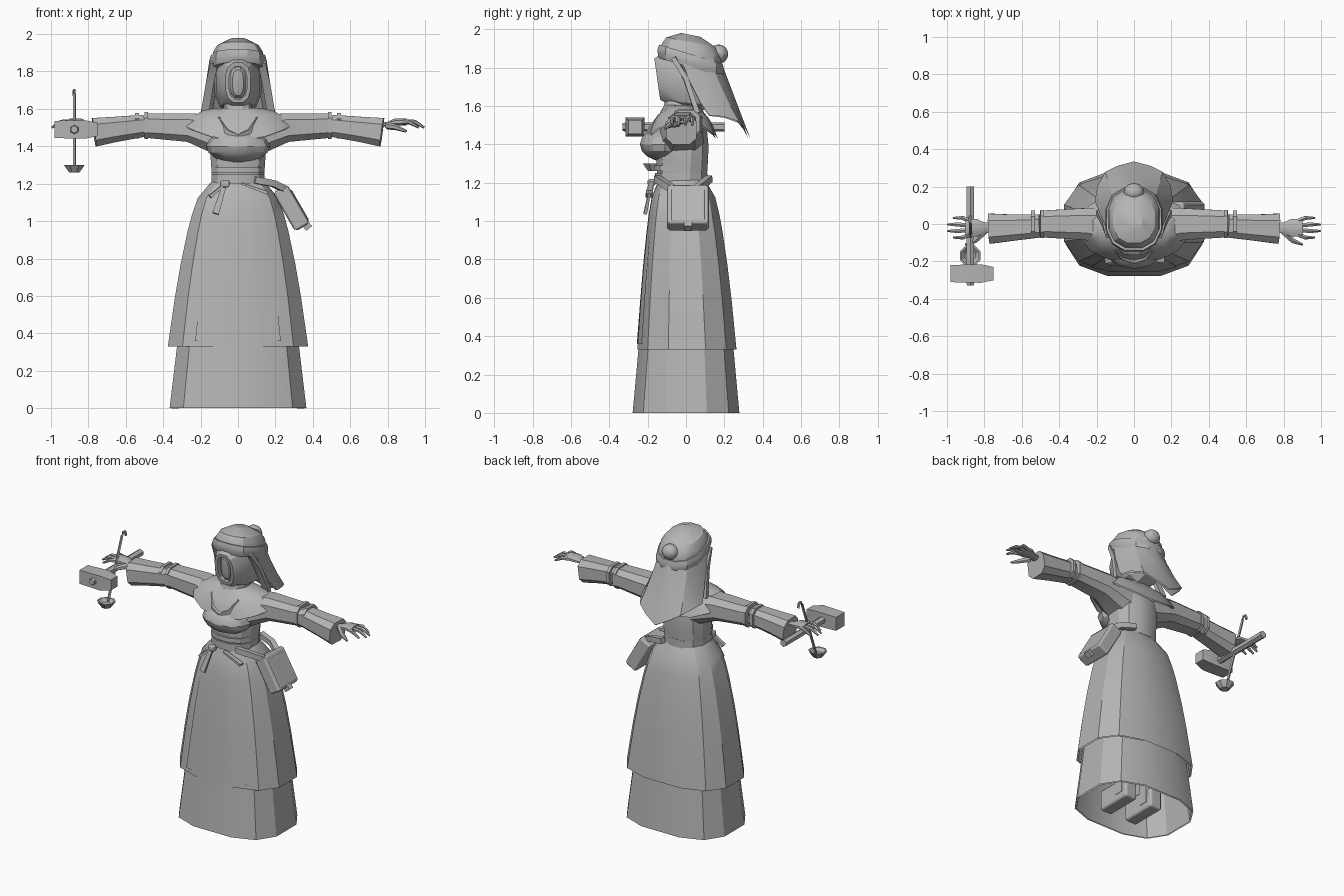
import bpy, bmesh
from math import sin, cos, pi, sqrt, radians
from mathutils import Vector, Matrix, Euler

if "Cube" in bpy.data.objects:
    bpy.data.objects.remove(bpy.data.objects["Cube"])

grey = bpy.data.materials.new("plain grey")
grey.use_nodes = True
COLOUR = (.46, .46, .46, 1)
grey.diffuse_color = COLOUR
grey.node_tree.nodes["Principled BSDF"].inputs["Base Color"].default_value = COLOUR
parts = []

# Key heights shared by several parts
WAIST, SHOULDER, BROW, CROWN = 1.2, 1.5, 1.85, 1.97


def finish(name, bm, thick=0, bevel=0):
    bmesh.ops.recalc_face_normals(bm, faces=bm.faces)
    mesh = bpy.data.meshes.new(name)
    bm.to_mesh(mesh)
    bm.free()
    mesh.materials.append(grey)
    part = bpy.data.objects.new(name, mesh)
    bpy.context.collection.objects.link(part)
    if thick:
        wall = part.modifiers.new("thickness", "SOLIDIFY")
        wall.thickness = thick
        wall.offset = 0
        wall.use_rim = False
    if bevel:
        edge = part.modifiers.new("bevel", "BEVEL")
        edge.width = bevel
        edge.segments = 1
        edge.harden_normals = True
    parts.append(part)


def loft(name, rings, caps=True, closed=True, thick=0):
    bm = bmesh.new()
    loops = [[bm.verts.new(point) for point in ring] for ring in rings]
    count = len(loops[0])
    for low, high in zip(loops, loops[1:]):
        for i in range(count if closed else count - 1):
            j = (i + 1) % count
            bm.faces.new((low[i], low[j], high[j], high[i]))
    if caps and closed:
        bm.faces.new(loops[0])
        bm.faces.new(loops[-1])
    finish(name, bm, thick)


def power(value, square):
    """Pull a sine or cosine towards a rounded square."""
    size = abs(value) ** (2 / square)
    return size if value >= 0 else -size


def outline(sides, square):
    turns = [2 * pi * (i + .5) / sides for i in range(sides)]
    return [(power(cos(a), square), power(sin(a), square)) for a in turns]


def steps(count):
    return [i / count for i in range(count + 1)]


def stack(name, base, top, width, depth, y=0, shape=lambda t: 1, count=4,
          sides=12, square=2.4, tilt=0, caps=True, thick=0):
    """Rounded rings from base to top, scaled by shape; tilt lowers the back."""
    rings = []
    for t in steps(count):
        s, z = shape(t), base + (top - base) * t
        rings.append([(width * s * u, y + depth * s * v, z - tilt * depth * s * v)
                      for u, v in outline(sides, square)])
    loft(name, rings, caps=caps, thick=thick)


def tube(name, path, radii, sides=6, flat=1, square=2):
    path = [Vector(point) for point in path]
    rings = []
    for k, point in enumerate(path):
        along = (path[min(k + 1, len(path) - 1)] - path[max(k - 1, 0)]).normalized()
        up = Vector((0, 0, 1)) if abs(along.z) < .9 else Vector((0, 1, 0))
        side = along.cross(up).normalized()
        up = side.cross(along)
        r = radii[min(k, len(radii) - 1)]
        rings.append([point + side * r * u + up * r * flat * v for u, v in outline(sides, square)])
    loft(name, rings)


def box(name, centre, size, lean=0, bevel=0):
    bm = bmesh.new()
    place = Matrix.LocRotScale(Vector(centre), Euler((0, radians(lean), 0)), Vector(size))
    bmesh.ops.create_cube(bm, size=1, matrix=place)
    finish(name, bm, bevel=bevel)


def ball(name, centre, size):
    bm = bmesh.new()
    place = Matrix.LocRotScale(Vector(centre), None, Vector(size))
    bmesh.ops.create_uvsphere(bm, u_segments=12, v_segments=8, radius=1, matrix=place)
    finish(name, bm)


# Skirts: flared underskirt and a fuller overskirt gathered in at the waist
stack("underskirt", 0, .6, .37, .28, shape=lambda t: 1 - t / 5, count=2,
      square=2.8, caps=False, thick=.01)


def skirt_size(t):
    """Height, half width, middle and half depth of the overskirt."""
    fullness = sqrt(1 - t)
    return .33 + .88 * t, .14 + .24 * fullness, .025 * fullness - .02, .12 + .14 * fullness


skirt, apron = [], []
for t in (0, .3, .5, .7, .8, .9, 1):
    z, wide, middle, deep = skirt_size(t)
    skirt.append([(wide * u, middle + deep * v, z) for u, v in outline(12, 2.7)])
    # Apron panel following the front of the skirt
    half = wide * .6
    apron.append([(half * u, middle - .98 * deep * (1 - abs(.6 * u) ** 2.7) ** .37 - .004, max(z, .36))
                  for u in (-1, -.7, -.4, 0, .4, .7, 1)])
loft("overskirt", skirt, caps=False, thick=.01)
loft("apron", apron, closed=False, thick=.005)

# Legs and boots under the skirt
for side in (-1, 1):
    x = side * .1
    tube("leg", [(x, .03, .5), (x, .03, .05)], [.08, .06])
    box("boot", (x, -.03, .08), (.1, .26, .15), bevel=.02)

# Torso with a fuller bust and a belted waist
stack("bodice", WAIST, 1.6, .14, .13, y=-.02, shape=lambda t: 1 + t / 4 - .7 * t ** 4, count=6)
ball("bust", (0, -.11, 1.4), (.17, .13, .09))
stack("belt", WAIST, 1.25, .145, .14, y=-.025, count=1)
stack("waistband", 1.26, 1.29, .145, .14, y=-.03, count=1)

# Shoulder cape: high over the shoulders, dipping at front and back
cape = []
for t in steps(4):
    wide, deep = .09 + .2 * t, .09 + .09 * t
    cape.append([(wide * u, deep * v - .02, 1.6 - .09 * t ** 3 - .08 * sqrt(t) * (1 - u * u))
                 for u, v in outline(14, 2.3)])
loft("shoulder_cape", cape, caps=False, thick=.01)

# Arms and hands
for side in (-1, 1):
    def reach(x, y, z):
        return side * x, y, z

    tube("collar_edge", [reach(.1, -.13, 1.55), reach(.06, -.18, 1.48), (0, -.2, 1.45)], [.016], 4)
    tube("upper_sleeve", [reach(.1, -.02, 1.46), reach(.26, 0, SHOULDER), reach(.5, 0, 1.51)],
         [.12, .09, .075], 8, .9, 3)
    for x, r in ((.48, .08), (.53, .075)):
        tube("cuff", [reach(x, 0, 1.51), reach(x + .02, 0, 1.51)], [r], 8, .95, 3)
    tube("lower_sleeve", [reach(SHOULDER / 3, -.01, 1.51), reach(.66, -.02, 1.49), reach(.77, -.025, 1.475)],
         [.065, .075, .085], 8, .95, 3)
    tube("palm", [reach(.74, -.02, 1.51), reach(.8, -.02, 1.52), reach(.84, -.02, 1.53), reach(.9, -.02, 1.53)],
         [.03, .03, .05], 8, .4)
    for k in range(4):
        spread = k - 1.5
        knuckle, tip = -.02 - .025 * spread, -.02 - .035 * spread
        length = 1 - .015 * spread ** 2
        tube("finger", [reach(.88, knuckle, 1.53), reach(length - .05, tip, 1.53),
                        reach(length, tip, SHOULDER)], [.014, .012, .006])
    tube("thumb", [reach(.8, -.04, 1.51), reach(.85, -.09, SHOULDER), reach(.9, -.11, 1.48)],
         [.02, .015, .007])

# Hood around a recessed face; the opening leans forward at the brow
def hood_ring(y, r):
    tall, middle = r + .04, 1.74
    return [(r * u, y - .14 * tall * v, middle + tall * v) for u, v in outline(12, 2.5)]


loft("hood", [hood_ring(y, r) for y, r in
              ((.15, .09), (.06, .13), (-.04, .12), (-.12, .09), (-.15, .07), (-.15, .05), (-.12, .05))])
loft("face", [hood_ring(-.12, .045), hood_ring(-.14, .03), hood_ring(-.145, .01)])
stack("wimple", SHOULDER, 1.67, .1, .11, y=-.03, shape=lambda t: 1 - t / 3, count=2)

# Cap, headband and bun
stack("cap", 1.82, CROWN, .145, .165, y=.025, shape=lambda t: sqrt(1 - .9 * t ** 3), tilt=.2)
stack("headband", 1.8, 1.87, .15, .17, y=.025, shape=lambda t: 1 + sin(pi * t) / 20, count=3, tilt=.3)
ball("bun", (0, .17, 1.87), (.055, .05, .05))

# Veil hanging behind with pleats
veil = []
for t in steps(3):
    wide, front, deep = .14 + .065 * t, .15 * t - .03, .2 + .01 * t
    veil.append([(wide * power(cos(pi * a), 2.3),
                  front + deep * power(sin(pi * a), 2.3) - .01 * (i % 2),
                  BROW - .42 * t + .12 * t * t * abs(cos(pi * a)))
                 for i, a in enumerate(steps(8))])
loft("veil", veil, closed=False, thick=.01)
for side in (-1, 1):
    tube("side_lappet", [(side * .13, -.06, BROW), (side * .15, 0, 1.74), (side * .18, .06, 1.56)],
         [.03], 4, .6)

# Hip bag leaning along the skirt, with flap, buckle and straps
box("bag", (.285, .01, 1.07), (.09, .22, .24), -30, .015)
box("bag_flap", (.32, .01, 1.08), (.03, .18, .2), -30, .01)
box("bag_buckle", (.365, .01, .98), (.04, .04, .05), -40)
for y in (-.15, .12):
    tube("bag_strap", [(.09, y, 1.22), (.19, y * .8, WAIST), (.25, y / 2, 1.17)], [.025], 4)

# Sash knot and loose ends on the front
box("sash_knot", (-.07, -.18, WAIST), (.05, .04, .04), bevel=.01)
for start, end, drop in ((-.07, -.12, .16), (-.07, -.15, .07), (.02, .16, .05)):
    tube("sash_end", [(start, -.18, WAIST), (end, -.18 - drop / 5, WAIST - drop)], [.016, .025], 4, .5)

# Hammer: the handle runs along y with a tapered head at the front
GRIP, HEIGHT = -.875, 1.49
tube("hammer_handle", [(GRIP, .2, HEIGHT), (GRIP, -.3, HEIGHT)], [.024])
tube("hammer_head", [(x, -.265, HEIGHT) for x in (-.98, -.82, -.75)], [.065, .07, .05], 4)
tube("hammer_pin", [(GRIP, -.3, HEIGHT), (GRIP, -.33, HEIGHT)], [.028, .02])

# Ladle: slanted rod with a hook above and a bowl below
tube("ladle_rod", [(GRIP, -.15, 1.29), (GRIP, 0, 1.68), (GRIP, .01, 1.7), (GRIP, .03, 1.7), (GRIP, .04, 1.67)],
     [.009], 5)
loft("ladle_bowl", [[(GRIP + r * u, r * v - .17, z) for u, v in outline(8, 2)]
                    for r, z in ((.03, 1.26), (.06, 1.3), (.05, 1.3), (.03, 1.28))])

# Smooth shading with sharp edges
bpy.ops.object.select_all(action="DESELECT")
for part in parts:
    part.select_set(True)
bpy.context.view_layer.objects.active = parts[0]
bpy.ops.object.shade_smooth_by_angle(angle=radians(28))
